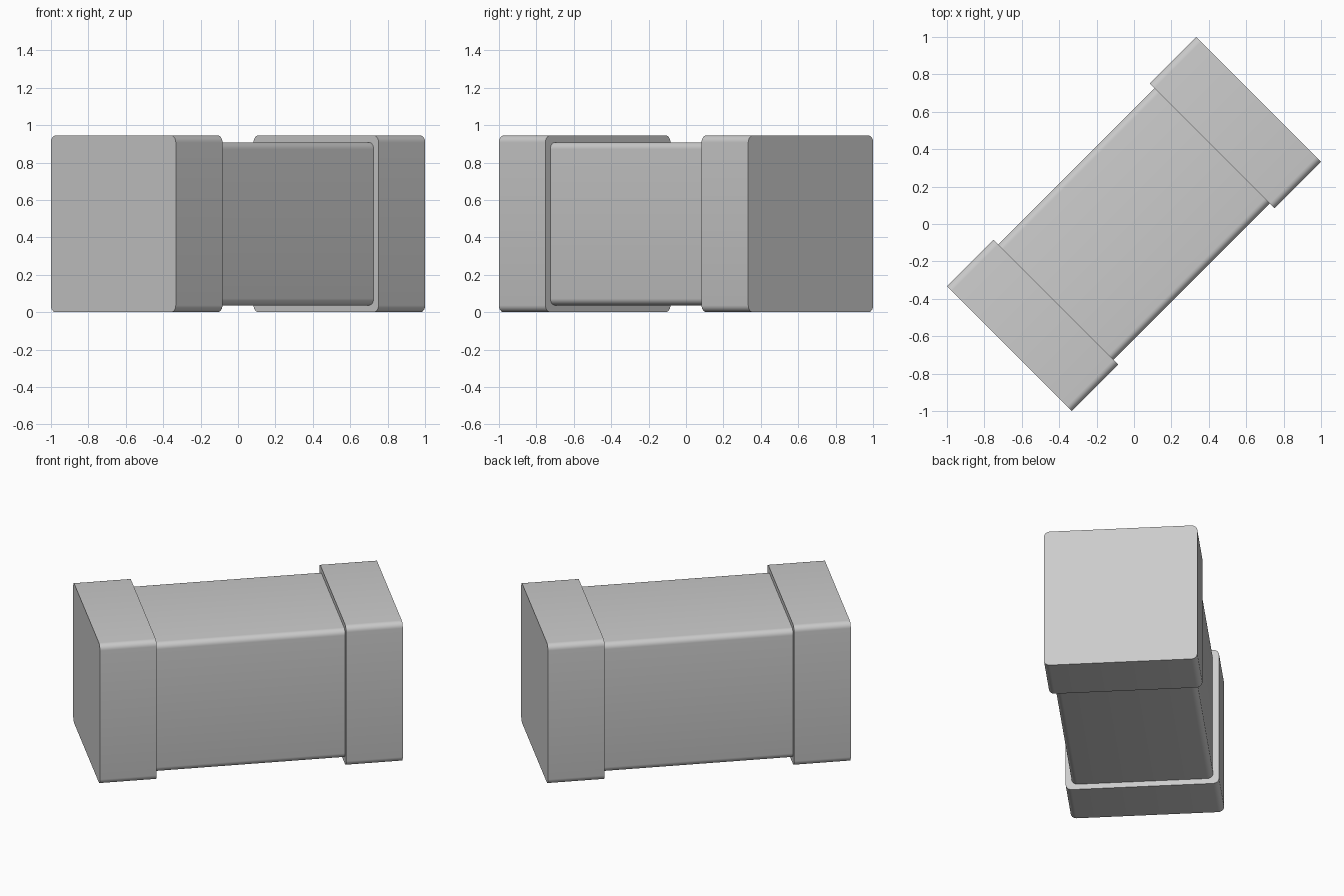
import bpy, bmesh, math
from mathutils import Matrix

cube = bpy.data.objects.get("Cube")
if cube:
    bpy.data.objects.remove(cube, do_unlink=True)

grey = bpy.data.materials.new("light grey")
grey.use_nodes = True
grey.diffuse_color = (0.6, 0.6, 0.6, 1)
grey.node_tree.nodes["Principled BSDF"].inputs["Base Color"].default_value = (0.6, 0.6, 0.6, 1)

HEIGHT = 0.945                      # square cross-section of the end caps
TURN = Matrix.Rotation(math.radians(45), 4, "Z")


def rounded_bar(name, start, end, side, radius):
    """Square bar along local x, with only its long edges rounded."""
    bm = bmesh.new()
    bmesh.ops.create_cube(bm, size=1)
    bmesh.ops.scale(bm, vec=(end - start, side, side), verts=bm.verts)
    bmesh.ops.translate(bm, vec=((start + end) / 2, 0, 0), verts=bm.verts)
    long_edges = [e for e in bm.edges
                  if abs(e.verts[0].co.x - e.verts[1].co.x) > 0.01]
    bmesh.ops.bevel(bm, geom=long_edges, offset=radius, segments=6,
                    profile=0.5, affect="EDGES")
    mesh = bpy.data.meshes.new(name)
    bm.to_mesh(mesh)
    bm.free()
    mesh.materials.append(grey)
    obj = bpy.data.objects.new(name, mesh)
    obj.matrix_world = Matrix.Translation((0, 0, HEIGHT / 2)) @ TURN
    bpy.context.collection.objects.link(obj)
    bpy.ops.object.select_all(action="DESELECT")
    obj.select_set(True)
    bpy.context.view_layer.objects.active = obj
    bpy.ops.object.shade_smooth_by_angle(angle=math.radians(30))


# Slimmer middle body running into both caps
rounded_bar("body", -0.62, 0.62, 0.872, 0.037)

# Wider end caps
rounded_bar("left_cap", 0.59, 0.943, HEIGHT, 0.037)
rounded_bar("right_cap", -0.943, -0.59, HEIGHT, 0.037)
